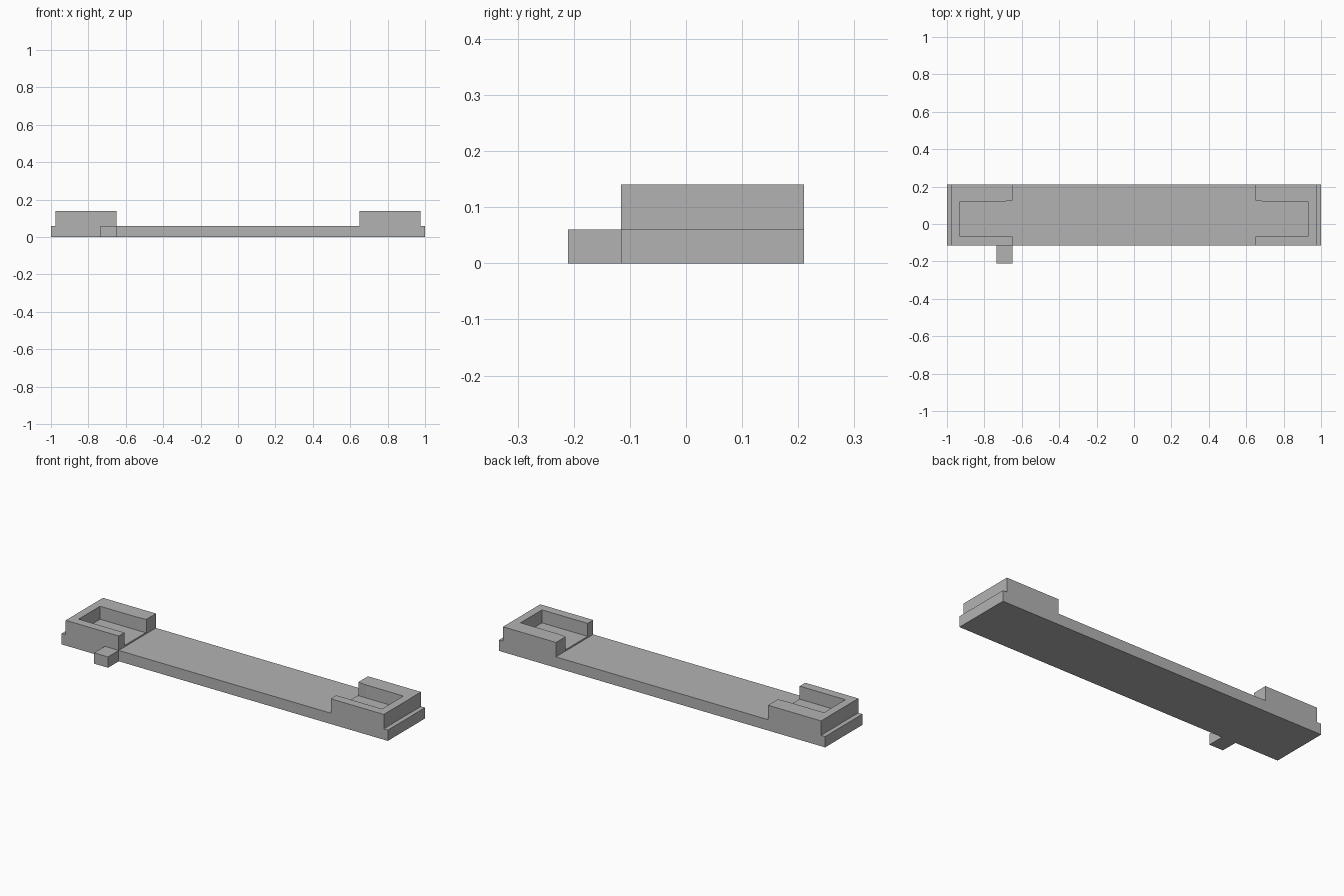
import bpy
import bmesh

cube = bpy.data.objects.get("Cube")
if cube:
    bpy.data.objects.remove(cube, do_unlink=True)

FRONT, BACK = -0.116, 0.21
DECK, RIM = 0.06, 0.14

grey = bpy.data.materials.new("plain_grey")
grey.use_nodes = True
colour = (0.45, 0.45, 0.45, 1)
grey.diffuse_color = colour
grey.node_tree.nodes["Principled BSDF"].inputs["Base Color"].default_value = colour


def prism(name, outline, bottom, top):
    """Extrude a flat outline from bottom to top."""
    bm = bmesh.new()
    face = bm.faces.new([bm.verts.new((x, y, bottom)) for x, y in outline])
    new = bmesh.ops.extrude_face_region(bm, geom=[face])["geom"]
    verts = [v for v in new if isinstance(v, bmesh.types.BMVert)]
    bmesh.ops.translate(bm, verts=verts, vec=(0, 0, top - bottom))
    bmesh.ops.recalc_face_normals(bm, faces=bm.faces)
    mesh = bpy.data.meshes.new(name)
    bm.to_mesh(mesh)
    bm.free()
    mesh.materials.append(grey)
    obj = bpy.data.objects.new(name, mesh)
    bpy.context.collection.objects.link(obj)
    return obj


def box(name, x0, x1, y0, y1, bottom, top):
    return prism(name, [(x0, y0), (x1, y0), (x1, y1), (x0, y1)], bottom, top)


# Long base plate and the small tab on its front edge
box("base_plate", -1, 1, FRONT, BACK, 0, DECK)
box("front_tab", -0.735, -0.65, -0.21, FRONT, 0, DECK)

# U-shaped end holders, open towards the middle, with a slightly raised floor
holder = [(0.65, FRONT), (0.975, FRONT), (0.975, BACK), (0.65, BACK),
          (0.65, 0.125), (0.70, 0.12), (0.93, 0.12),
          (0.93, -0.067), (0.65, -0.067)]
for side, sign in (("left", 1), ("right", -1)):
    prism(side + "_end_holder", [(sign * x, y) for x, y in holder], DECK, RIM)
    box(side + "_pocket_floor", sign * 0.65, sign * 0.93, -0.067, 0.12, DECK, DECK + 0.008)
